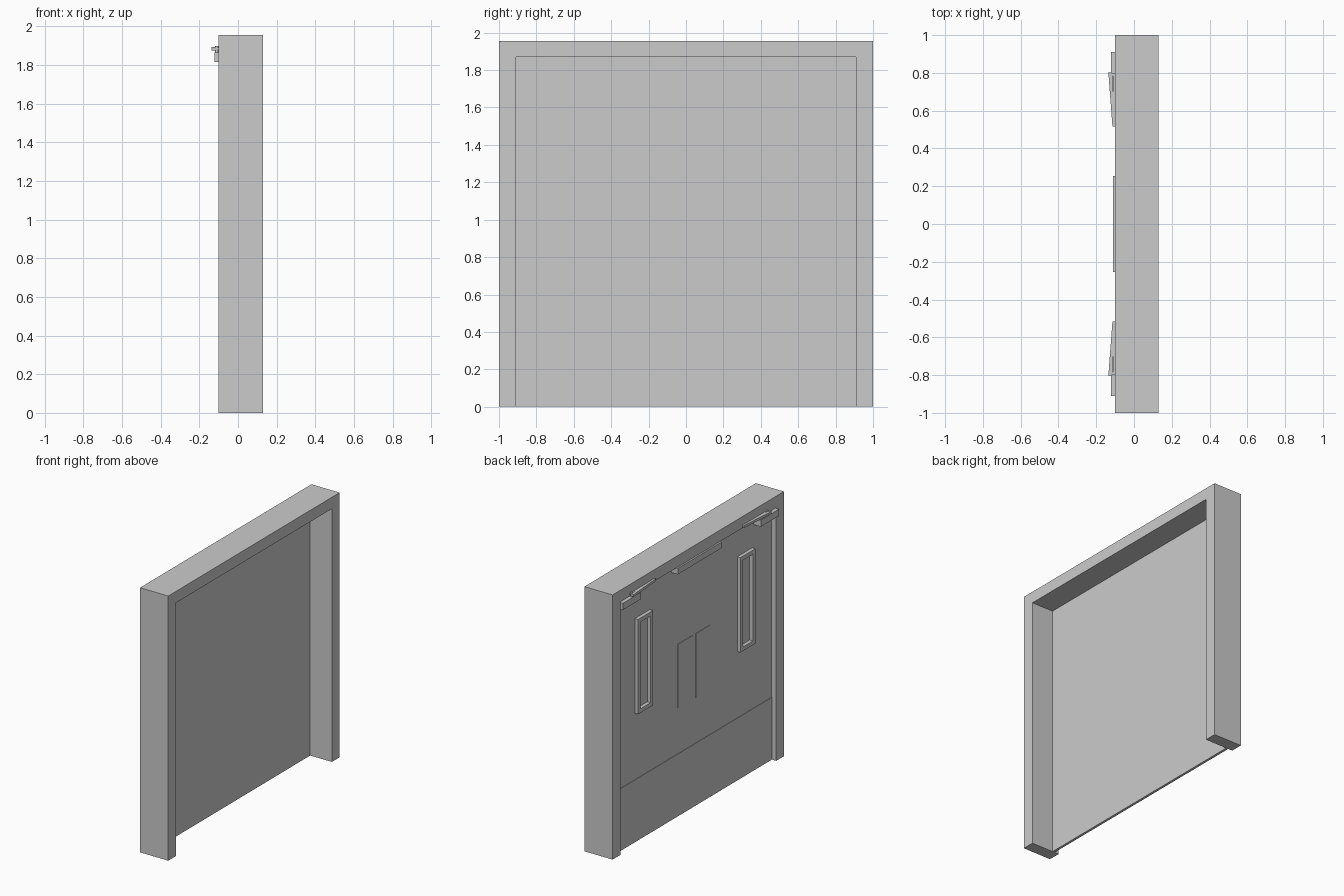
import bpy, bmesh, math
from mathutils import Vector

if "Cube" in bpy.data.objects:
    bpy.data.objects.remove(bpy.data.objects["Cube"])


def finish(name, bm):
    bmesh.ops.recalc_face_normals(bm, faces=bm.faces[:])
    me = bpy.data.meshes.new(name)
    bm.to_mesh(me)
    bm.free()
    ob = bpy.data.objects.new(name, me)
    bpy.context.collection.objects.link(ob)
    return ob


def prism(name, pts, axis, depth):
    """Extrude a closed profile by depth along x or z."""
    bm = bmesh.new()
    f = bm.faces.new([bm.verts.new(p) for p in pts])
    r = bmesh.ops.extrude_face_region(bm, geom=[f])
    vs = [v for v in r["geom"] if isinstance(v, bmesh.types.BMVert)]
    bmesh.ops.translate(bm, verts=vs, vec=Vector(axis) * depth)
    return finish(name, bm)


def box(name, x, y, z):
    return prism(name, [(x[0], y[0], z[0]), (x[0], y[1], z[0]),
                        (x[0], y[1], z[1]), (x[0], y[0], z[1])], (1, 0, 0), x[1] - x[0])


def ring(name, x, y, z, b):
    """Rectangular picture-frame ring of border b."""
    bm = bmesh.new()

    def loop(px, i):
        return [bm.verts.new((px, u, w)) for u, w in (
            (y[0] + i, z[0] + i), (y[1] - i, z[0] + i),
            (y[1] - i, z[1] - i), (y[0] + i, z[1] - i))]
    loops = [loop(x[0], 0), loop(x[0], b), loop(x[1], b), loop(x[1], 0)]
    for k in range(4):
        a, c = loops[k], loops[(k + 1) % 4]
        for j in range(4):
            n = (j + 1) % 4
            bm.faces.new((a[j], a[n], c[n], c[j]))
    return finish(name, bm)


FACE = -0.062   # hardware side of the door
BACK = -0.047

# Door frame: jambs and header in one arch profile
prism("door_frame", [(-0.10, y, z) for y, z in (
    (-1, 0), (-1, 1.955), (1, 1.955), (1, 0),
    (0.91, 0), (0.91, 1.87), (-0.91, 1.87), (-0.91, 0))], (1, 0, 0), 0.23)

# Door panel and header stop block
box("door_panel", (FACE, BACK), (-0.91, 0.91), (0, 1.87))
box("kick_plate", (FACE - 0.003, FACE), (-0.91, 0.91), (0.0, 0.46))
box("header_stop", (-0.112, FACE), (-0.255, 0.255), (1.825, 1.87))

# Hardware repeated on both leaves
for s, side in ((1, "left"), (-1, "right")):
    def span(a, b):
        return tuple(sorted((s * a, s * b)))

    box("push_plate_" + side, (FACE - 0.004, FACE), span(0.02, 0.19), (0.80, 1.27))
    ring("window_trim_" + side, (FACE - 0.026, FACE), span(0.51, 0.685), (0.95, 1.65), 0.03)
    box("closer_body_" + side, (-0.122, FACE), span(0.70, 0.91), (1.815, 1.865))
    # Closer arm, angled in toward the header, with shoe and spindle
    prism("closer_arm_" + side, [(-0.136, s * 0.805, 1.875), (-0.115, s * 0.80, 1.875),
                                 (-0.100, s * 0.515, 1.875), (-0.114, s * 0.515, 1.875)],
          (0, 0, 1), 0.018)
    box("closer_shoe_" + side, (-0.108, -0.10), span(0.515, 0.80), (1.878, 1.89))
    bpy.ops.mesh.primitive_cylinder_add(vertices=12, radius=0.008, depth=0.036,
                                        location=(-0.110, s * 0.79, 1.879))
    bpy.context.object.name = "closer_spindle_" + side
